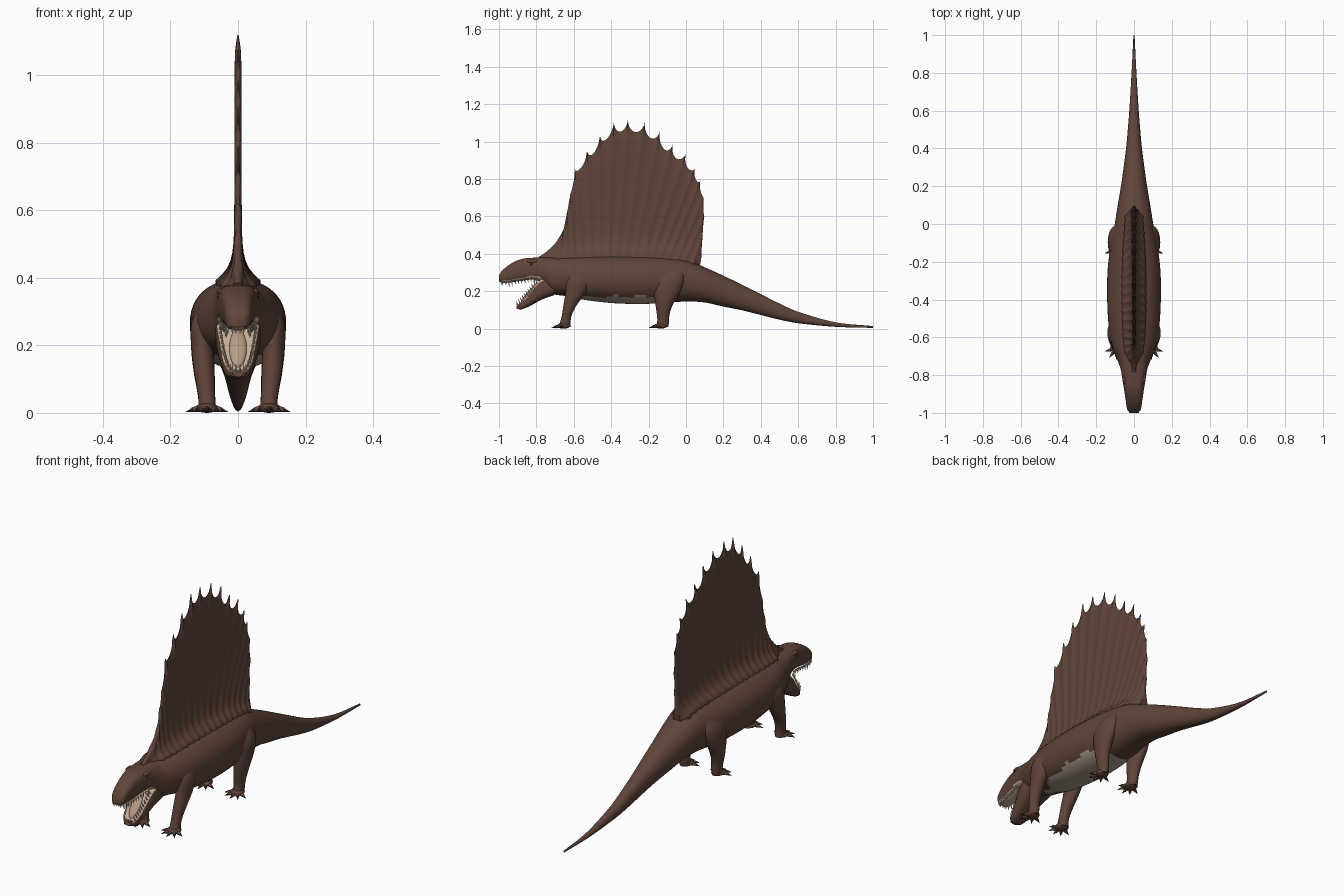
import bpy, bmesh, math
from mathutils import Matrix, Vector

if "Cube" in bpy.data.objects:
    bpy.data.objects.remove(bpy.data.objects["Cube"])


def material(name, rgb):
    m = bpy.data.materials.new(name)
    m.diffuse_color = (*rgb, 1)
    m.use_nodes = True
    m.node_tree.nodes["Principled BSDF"].inputs["Base Color"].default_value = m.diffuse_color
    return m


BROWN = material("brown_skin", (0.115, 0.058, 0.040))
BELLY = material("pale_belly", (0.42, 0.34, 0.27))
MOUTH = material("cream_mouth", (0.58, 0.43, 0.31))
TONGUE = material("tongue_tan", (0.47, 0.33, 0.23))
TOOTH = material("ivory_teeth", (0.70, 0.60, 0.46))
DARK = material("dark_claw", (0.03, 0.018, 0.014))


def spline(table, t):
    """Smooth interpolation of table rows keyed by their first column."""
    n = len(table)
    i = max(k for k in range(n - 1) if table[k][0] <= t or k == 0)
    a, b = table[i], table[i + 1]
    p, q = table[max(i - 1, 0)], table[min(i + 2, n - 1)]
    h = b[0] - a[0]
    u = (t - a[0]) / h
    out = []
    for k in range(1, len(a)):
        ma = (b[k] - p[k]) / (b[0] - p[0]) * h
        mb = (q[k] - a[k]) / (q[0] - a[0]) * h
        out.append((2*u**3 - 3*u*u + 1) * a[k] + (u**3 - 2*u*u + u) * ma
                   + (3*u*u - 2*u**3) * b[k] + (u**3 - u*u) * mb)
    return out


def finish(name, bm, mats, rule=None, angle=50):
    bmesh.ops.recalc_face_normals(bm, faces=bm.faces)
    if rule:
        for f in bm.faces:
            f.material_index = rule(f.calc_center_median(), f.normal)
    me = bpy.data.meshes.new(name)
    bm.to_mesh(me)
    bm.free()
    for m in mats:
        me.materials.append(m)
    ob = bpy.data.objects.new(name, me)
    bpy.context.collection.objects.link(ob)
    bpy.ops.object.select_all(action='DESELECT')
    ob.select_set(True)
    bpy.context.view_layer.objects.active = ob
    bpy.ops.object.shade_smooth_by_angle(angle=math.radians(angle))
    return ob


def loft(bm, rings):
    vs = [[bm.verts.new(p) for p in r] for r in rings]
    n = len(vs[0])
    for a, b in zip(vs, vs[1:]):
        for j in range(n):
            bm.faces.new((a[j], a[(j + 1) % n], b[(j + 1) % n], b[j]))
    bm.faces.new(vs[0])
    bm.faces.new(vs[-1])


def oval(n, power=2.0):
    """Unit superellipse points."""
    pts = []
    for j in range(n):
        c, s = math.cos(2 * math.pi * j / n), math.sin(2 * math.pi * j / n)
        pts.append((math.copysign(abs(c) ** (2 / power), c),
                    math.copysign(abs(s) ** (2 / power), s)))
    return pts


def cone(bm, base, tip, r1, r2=0.0, sides=8, mat=0):
    base, tip = Vector(base), Vector(tip)
    d = tip - base
    mtx = Matrix.Translation((base + tip) / 2) @ d.to_track_quat('Z', 'Y').to_matrix().to_4x4()
    old = set(bm.faces)
    bmesh.ops.create_cone(bm, cap_ends=True, segments=sides, radius1=r1,
                          radius2=max(r2, 0.0004), depth=d.length, matrix=mtx)
    for f in set(bm.faces) - old:
        f.material_index = mat


def ball(bm, c, size, rot=None):
    mtx = Matrix.Translation(c) @ (rot or Matrix()) @ Matrix.Diagonal((*size, 1))
    bmesh.ops.create_uvsphere(bm, u_segments=16, v_segments=10, radius=1, matrix=mtx)


# Body with skull and tail: y, top, bottom, half width
BODY = [(-1.0, .285, .254, .022), (-.985, .308, .245, .035), (-.94, .345, .247, .043),
        (-.88, .372, .255, .052), (-.82, .379, .262, .062), (-.77, .381, .245, .07),
        (-.72, .382, .19, .088), (-.65, .385, .175, .113), (-.55, .39, .155, .133),
        (-.4, .395, .137, .142), (-.25, .392, .132, .14), (-.12, .385, .137, .125),
        (0, .37, .145, .102), (.1, .328, .14, .086), (.2, .283, .118, .069),
        (.3, .234, .098, .055), (.4, .184, .073, .042), (.5, .134, .048, .033),
        (.6, .09, .029, .025), (.8, .034, .01, .013), (1.0, .014, .004, .003)]


def body_ring(y):
    zt, zb, w = spline(BODY, y)
    power = 2.2 + .8 * max(0, min(1, (-.72 - y) / .1))
    return [(w * c, y, (zt + zb) / 2 + (zt - zb) / 2 * s) for c, s in oval(48, power)]


def body_rule(c, n):
    if c.y < -.76 and n.z < -.5 and n.y > -.6:
        return 2
    edge = .172 + .006 * math.sin(c.y * 45)
    return 1 if -.68 < c.y < -.12 and c.z < edge else 0


bm = bmesh.new()
loft(bm, [body_ring(-1 + 2 * i / 160) for i in range(161)])
finish("body", bm, [BROWN, BELLY, MOUTH], body_rule)

# Open lower jaw with hollow cream inside: y, top, bottom, half width
JAW = [(-.905, .128, .108, .022), (-.885, .152, .102, .036), (-.84, .202, .118, .05),
       (-.80, .258, .14, .06), (-.76, .29, .16, .066), (-.7, .29, .18, .068)]


def jaw_ring(y):
    zt, zb, w = spline(JAW, y)
    return [(w * c, y, (zt + zb) / 2 + (zt - zb) / 2 * s
             - (.022 * (1 - c * c) if s > 0 else 0)) for c, s in oval(32, 3.2)]


bm = bmesh.new()
loft(bm, [jaw_ring(-.905 + .2 * i / 24) for i in range(25)])
finish("lower_jaw", bm, [BROWN, MOUTH], lambda c, n: int(n.z > .25 and c.z > .125))

# Tongue lying along the jaw
bm = bmesh.new()
ball(bm, (0, -.835, .192), (.026, .075, .012), Matrix.Rotation(math.radians(50), 4, 'X'))
finish("tongue", bm, [TONGUE])

# Teeth along both jaws
bm = bmesh.new()
for sx in (-1, 1):
    for i in range(11):
        y = -.982 + .017 * i
        zt, zb, w = spline(BODY, y)
        size = .024 if i in (2, 3) else .015
        cone(bm, (sx * w * .84, y, zb + .008), (sx * w * .84, y + .003, zb - size), .005, sides=6)
        y = -.898 + .01 * i
        zt, zb, w = spline(JAW, y)
        cone(bm, (sx * w * .88, y, zt - .012), (sx * w * .86, y - .01, zt + .01), .004, sides=6)
    for x in (.006, .017):
        cone(bm, (sx * x, -.987, .255), (sx * x, -.985, .233), .005, sides=6)
        cone(bm, (sx * x, -.9, .122), (sx * x, -.908, .147), .004, sides=6)
finish("teeth", bm, [TOOTH])

# Eyes, brow ridges and nostrils
bm = bmesh.new()
brow = bmesh.new()
for sx in (-1, 1):
    ball(bm, (sx * .054, -.825, .343), (.008, .011, .009))
    ball(bm, (sx * .025, -.982, .296), (.004, .006, .004))
    ball(brow, (sx * .05, -.82, .359), (.012, .028, .01))
finish("eyes_and_nostrils", bm, [DARK])
finish("brow_ridges", brow, [BROWN])

# Back sail: tips of the spines, joined by scalloped skin
TIPS = [(-.79, .385), (-.705, .45), (-.655, .53), (-.637, .62), (-.62, .715), (-.595, .855),
        (-.53, .957), (-.46, 1.04), (-.385, 1.11), (-.31, 1.12), (-.22, 1.105), (-.14, 1.057),
        (-.07, .987), (0, .937), (.05, .86), (.077, .79), (.094, .7), (.098, .6),
        (.09, .5), (.082, .38)]
ROWS, COLS = 26, 10


def sail_ring(i, u):
    (y0, z0), (y1, z1) = TIPS[i], TIPS[i + 1]
    yb = -.77 + .84 * (i + u) / (len(TIPS) - 1)
    top, _, w = spline(BODY, yb)
    base = Vector((0, yb, top - .04))
    tip = Vector((0, y0 + (y1 - y0) * u, z0 + (z1 - z0) * u))
    depth = .007 + .055 * max(0, min(1, (tip.z - .7) / .3))
    tip -= (tip - base).normalized() * depth * math.sqrt(max(0, 1 - (2 * u - 1) ** 2))
    flare = .055 * w / .14 * max(0, min(1, (tip.z - top) / .12))
    side = []
    for r in range(ROWS + 1):
        v = (r / ROWS) ** 1.4
        p = base.lerp(tip, v)
        half = .007 + .004 * math.cos(math.pi * u) ** 4
        half += flare * math.exp(-max(0, p.z - top) / .035)
        half *= math.sqrt(max(.03, 1 - v ** 14))
        side.append((half, p.y, p.z))
    return side + [(-x, y, z) for x, y, z in reversed(side)]


bm = bmesh.new()
rings = [sail_ring(i, (1 - math.cos(math.pi * k / COLS)) / 2)
         for i in range(len(TIPS) - 1) for k in range(COLS)]
loft(bm, rings + [sail_ring(len(TIPS) - 2, 1)])
finish("back_sail", bm, [BROWN])

# Legs: z, x, y, x radius, y radius
FRONT = [(.008, .092, -.65, .026, .034), (.035, .092, -.645, .025, .028),
         (.07, .095, -.638, .026, .026), (.12, .1, -.622, .03, .034),
         (.2, .105, -.588, .034, .055), (.27, .102, -.57, .036, .065), (.33, .085, -.56, .02, .04)]
HIND = [(.008, .092, -.13, .026, .034), (.035, .092, -.122, .025, .032),
        (.07, .095, -.122, .027, .033), (.12, .1, -.118, .031, .044),
        (.2, .104, -.1, .035, .07), (.27, .098, -.085, .034, .075), (.33, .075, -.07, .02, .045)]


def leg(name, table, sx):
    bm = bmesh.new()
    rings = []
    for i in range(25):
        z = .008 + .322 * i / 24
        x, y, rx, ry = spline(table, z)
        rings.append([(sx * (x + rx * c), y + ry * s, z) for c, s in oval(20)])
    loft(bm, rings)
    # Flat foot with five spread, clawed toes
    cx, cy = sx * .092, table[0][2] - .005
    ball(bm, (cx, cy, .015), (.034, .036, .015))
    for k in range(5):
        a = math.radians(-72 + 36 * k)
        d = Vector((math.sin(a), -math.cos(a), 0))
        o = Vector((cx, cy, 0))
        up = Vector((0, 0, 1))
        cone(bm, o + d * .018 + up * .014, o + d * .046 + up * .009, .011, .007)
        cone(bm, o + d * .045 + up * .009, o + d * .066 + up * .003, .006, 0, mat=1)
    finish(name, bm, [BROWN, DARK])


for sx, side in ((-1, "left"), (1, "right")):
    leg("front_leg_" + side, FRONT, sx)
    leg("hind_leg_" + side, HIND, sx)
